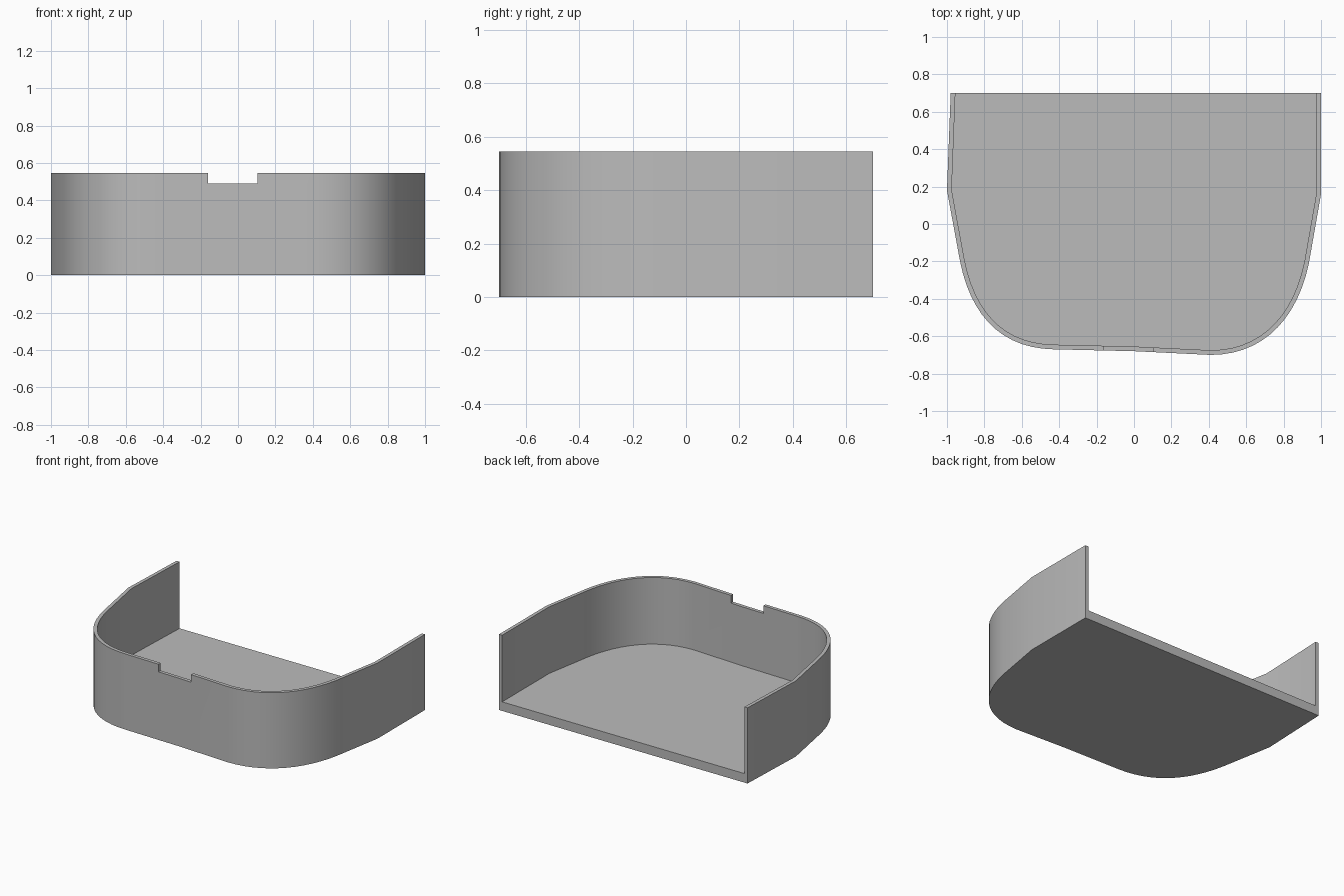
import bpy, bmesh
from mathutils import Vector
from mathutils.geometry import interpolate_bezier

HEIGHT, FLOOR, WALL = 0.545, 0.065, 0.025

cube = bpy.data.objects.get("Cube")
if cube:
    bpy.data.objects.remove(cube, do_unlink=True)

grey = bpy.data.materials.new("plain grey")
grey.use_nodes = True
grey.diffuse_color = (0.5, 0.5, 0.5, 1)
grey.node_tree.nodes["Principled BSDF"].inputs["Base Color"].default_value = grey.diffuse_color


def bend(a, b, c, d, steps=14):
    """Rounded corner from a to d."""
    pts = interpolate_bezier(*[Vector((*p, 0)) for p in (a, b, c, d)], steps)
    return [p.to_2d() for p in pts]


def inset(path, dist):
    """Offset an open path to its left, mitring the corners."""
    result = []
    for i, p in enumerate(path):
        d1 = (p - path[i - 1]).normalized() if i else None
        d2 = (path[i + 1] - p).normalized() if i < len(path) - 1 else d1
        d1 = d1 or d2
        n1, n2 = Vector((-d1.y, d1.x)), Vector((-d2.y, d2.x))
        result.append(p + (n1 + n2) * dist / (1 + n1.dot(n2)))
    return result


def prism(name, outline, z0, z1):
    """Closed solid from a flat outline."""
    bm = bmesh.new()
    face = bm.faces.new([bm.verts.new((p[0], p[1], z0)) for p in outline])
    top = bmesh.ops.extrude_face_region(bm, geom=[face])["geom"]
    verts = [v for v in top if isinstance(v, bmesh.types.BMVert)]
    bmesh.ops.translate(bm, verts=verts, vec=(0, 0, z1 - z0))
    bmesh.ops.recalc_face_normals(bm, faces=bm.faces)
    mesh = bpy.data.meshes.new(name)
    bm.to_mesh(mesh)
    bm.free()
    mesh.materials.append(grey)
    obj = bpy.data.objects.new(name, mesh)
    bpy.context.collection.objects.link(obj)
    return obj


# Outline of the tray, from the back right corner round the front
path = [Vector((-0.98, 0.70)), Vector((-1.0, 0.18))]
path += bend((-0.93, -0.20), (-0.87, -0.50), (-0.70, -0.665), (-0.43, -0.67))
path += [Vector((0.0, -0.68))]
path += bend((0.41, -0.70), (0.68, -0.70), (0.87, -0.52), (0.935, -0.21))
path += [Vector((1.0, 0.16)), Vector((1.0, 0.70))]
tray = prism("tray", path, 0, HEIGHT)

# Cavity, open at the top and back
inner = inset(path, WALL)
inner = [inner[0] + Vector((0, 0.2))] + inner + [inner[-1] + Vector((0, 0.2))]
cavity = prism("cavity_cutter", inner, FLOOR, 1)

# Notch in the front rim
notch = prism("notch_cutter", [(-0.16, -0.8), (0.105, -0.8), (0.105, -0.5), (-0.16, -0.5)], 0.49, 1)

bpy.ops.object.select_all(action="DESELECT")
tray.select_set(True)
bpy.context.view_layer.objects.active = tray
for cutter in (cavity, notch):
    cutter.hide_render = True
    mod = tray.modifiers.new(cutter.name, "BOOLEAN")
    mod.operation, mod.solver, mod.object = "DIFFERENCE", "EXACT", cutter
    bpy.ops.object.modifier_apply(modifier=mod.name)
    bpy.data.objects.remove(cutter, do_unlink=True)
bpy.ops.object.shade_smooth_by_angle(angle=0.5)
